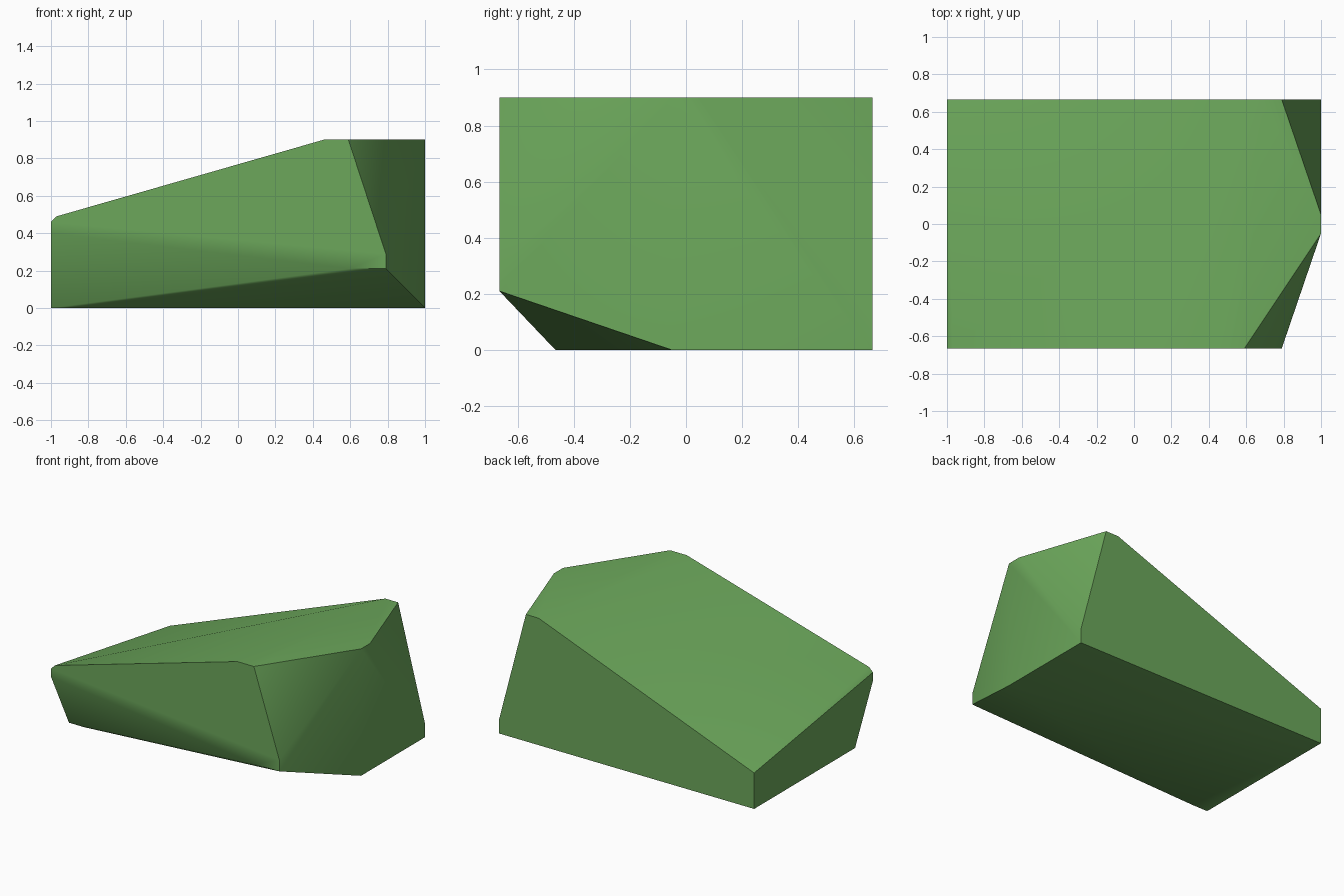
import bpy, bmesh, math

cube = bpy.data.objects.get("Cube")
if cube:
    bpy.data.objects.remove(cube, do_unlink=True)

# One flat moss green
green = bpy.data.materials.new("moss_green")
green.use_nodes = True
colour = (0.15, 0.39, 0.105, 1.0)
green.diffuse_color = colour
bsdf = green.node_tree.nodes["Principled BSDF"]
bsdf.inputs["Base Color"].default_value = colour
bsdf.inputs["Roughness"].default_value = 0.9

W = 0.665  # half depth
H = 0.9    # height of the flat crest

# Profiles of the boulder in (x, z) at the front and back, in (y, z) at the right-hand end
front_profile = [(-1, 0.40), (-1, 0.46), (-0.97, 0.49), (0.46, H), (0.59, H),
                 (0.79, 0.29), (0.79, 0.21), (0.60, 0.21)]
back_profile = [(-1, 0), (-1, 0.255), (0.69, H), (0.79, H), (1, 0.10), (1, 0)]
end_profile = [(-0.05, 0), (-0.05, H), (0.05, H)]
# Undercut edge where the front meets the ground
foot = [(-1, -0.465, 0), (-0.88, -0.465, 0)]

points = [(x, -W, z) for x, z in front_profile]
points += [(x, W, z) for x, z in back_profile]
points += [(1, y, z) for y, z in end_profile]
points += foot

# Wrap the profiles in a single faceted skin
bm = bmesh.new()
for p in points:
    bm.verts.new(p)
bmesh.ops.convex_hull(bm, input=bm.verts[:])
bmesh.ops.dissolve_limit(bm, angle_limit=math.radians(0.5),
                         verts=bm.verts[:], edges=bm.edges[:])
bmesh.ops.recalc_face_normals(bm, faces=bm.faces[:])

mesh = bpy.data.meshes.new("boulder")
bm.to_mesh(mesh)
bm.free()
mesh.materials.append(green)
boulder = bpy.data.objects.new("boulder", mesh)
bpy.context.collection.objects.link(boulder)

# Soft shading over shallow facets, crisp main edges
bpy.ops.object.select_all(action='DESELECT')
boulder.select_set(True)
bpy.context.view_layer.objects.active = boulder
bpy.ops.object.shade_smooth_by_angle(angle=math.radians(40))
